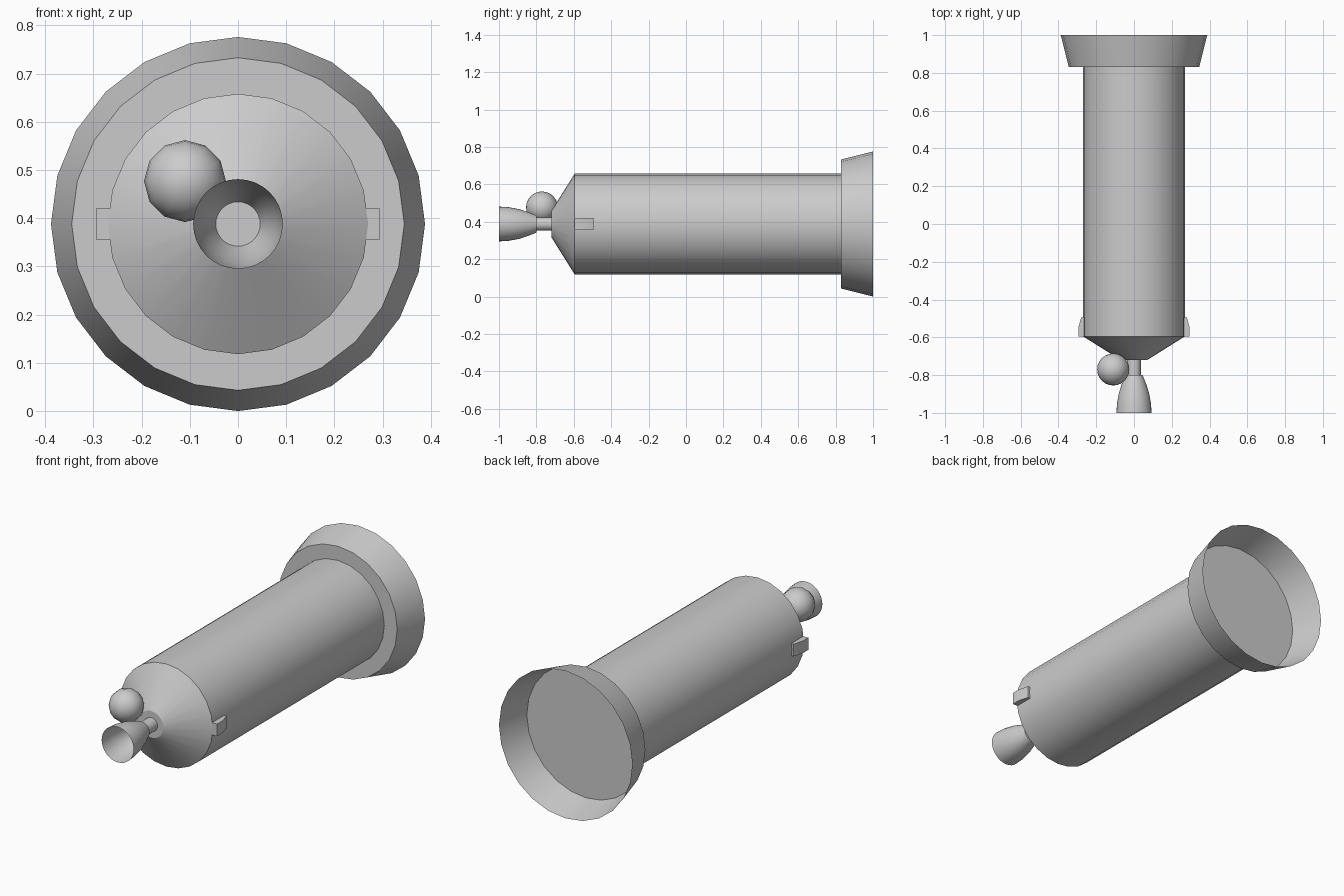
import bpy
import bmesh
from math import cos, sin, tau, radians
from mathutils import Matrix

if "Cube" in bpy.data.objects:
    bpy.data.objects.remove(bpy.data.objects["Cube"])

AXIS_Z = 0.388

grey = bpy.data.materials.new("plain_grey")
grey.use_nodes = True
GREY = (0.6, 0.6, 0.6, 1)
grey.diffuse_color = GREY
grey.node_tree.nodes["Principled BSDF"].inputs["Base Color"].default_value = GREY


def finish(name, bm, location=(0, 0, AXIS_Z)):
    mesh = bpy.data.meshes.new(name)
    bm.to_mesh(mesh)
    bm.free()
    mesh.set_sharp_from_angle(angle=radians(32))
    mesh.materials.append(grey)
    obj = bpy.data.objects.new(name, mesh)
    obj.location = location
    bpy.context.collection.objects.link(obj)
    return obj


def lathe(name, profile, sides, flat=()):
    """Turn (radius, y) points about the y axis; flat lists unsmoothed bands."""
    bm = bmesh.new()
    rings = []
    for r, y in profile:
        if r == 0:
            rings.append([bm.verts.new((0, y, 0))] * sides)
        else:
            rings.append([bm.verts.new((r * cos(tau * i / sides), y, r * sin(tau * i / sides)))
                          for i in range(sides)])
    for band, (a, b) in enumerate(zip(rings, rings[1:])):
        for i in range(sides):
            k = (i + 1) % sides
            corners = list(dict.fromkeys((a[i], b[i], b[k], a[k])))
            bm.faces.new(corners).smooth = band not in flat
    return finish(name, bm)


# Main tube with conical nose and a faceted collar band
lathe("body", [(0, -0.72), (0.07, -0.72), (0.27, -0.595), (0.27, -0.5), (0.27, 0.83)],
      24, flat=(0, 2))

# Thin open skirt with a closing disc at its narrow end
lathe("rear_skirt", [(0, 0.83), (0.345, 0.83), (0.388, 1.0)], 24, flat=(0, 1))

# Engine: throat and hollow bell
lathe("nozzle_throat", [(0.036, -0.81), (0.036, -0.71)], 24)
lathe("nozzle_bell", [(0.093, -1.0), (0.09, -0.95), (0.08, -0.895), (0.064, -0.845),
                      (0.046, -0.8), (0, -0.8)], 32)

# Round tank beside the engine, poles along the length
bm = bmesh.new()
bmesh.ops.create_uvsphere(bm, u_segments=12, v_segments=12, radius=0.085,
                          matrix=Matrix.Rotation(radians(90), 4, "X"))
for face in bm.faces:
    face.smooth = True
finish("round_tank", bm, (-0.11, -0.77, 0.477))

# Side lugs with a tapered outer face
LUG = [(0.25, -0.595), (0.295, -0.595), (0.295, -0.55), (0.28, -0.495), (0.25, -0.495)]
for name, side in (("left_lug", 1), ("right_lug", -1)):
    bm = bmesh.new()
    base = bm.faces.new([bm.verts.new((side * x, y, -0.032)) for x, y in LUG])
    top = bmesh.ops.extrude_face_region(bm, geom=[base])["geom"]
    bmesh.ops.translate(bm, vec=(0, 0, 0.064),
                        verts=[v for v in top if isinstance(v, bmesh.types.BMVert)])
    bmesh.ops.recalc_face_normals(bm, faces=bm.faces)
    finish(name, bm)
